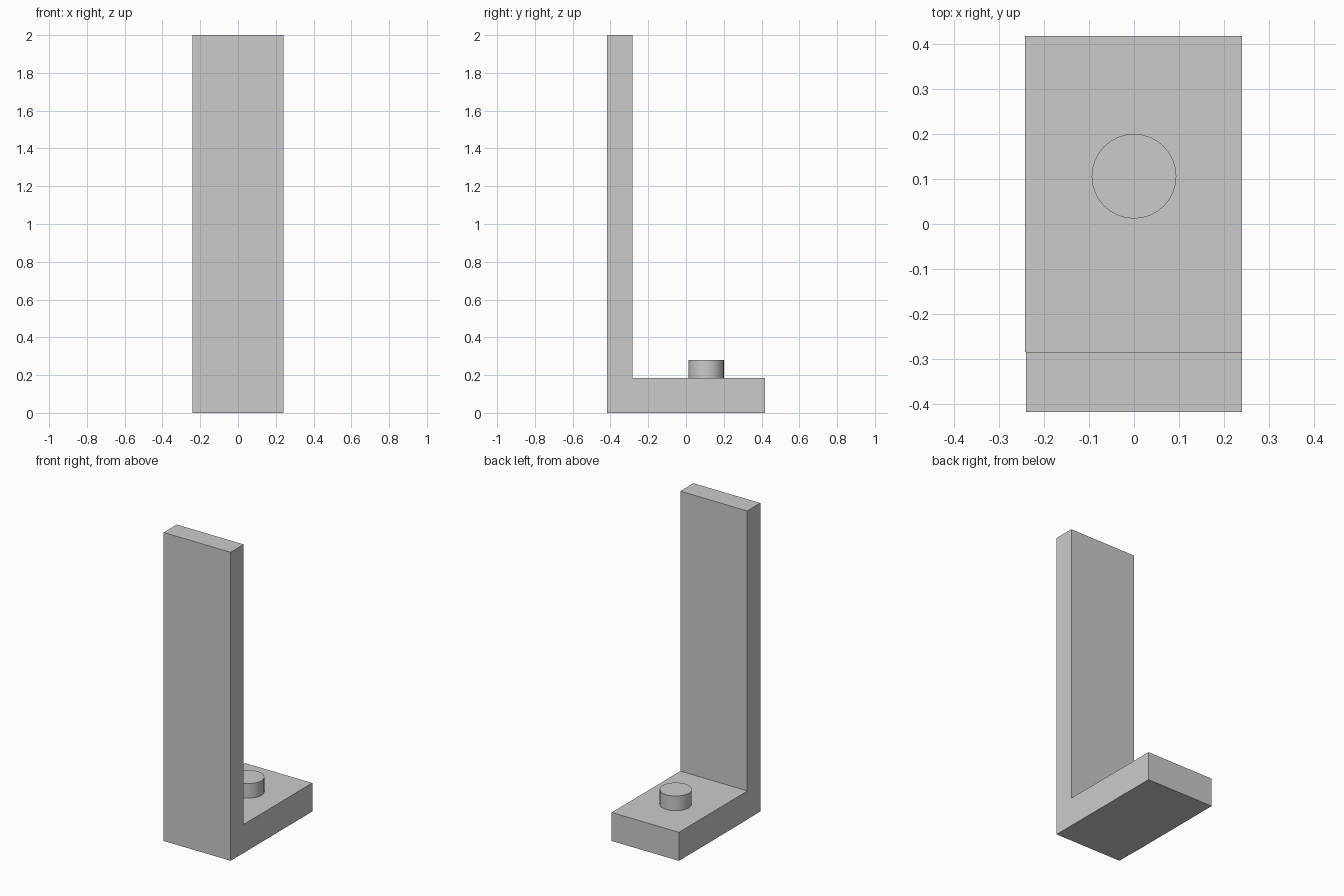
import bpy
import math

cube = bpy.data.objects.get("Cube")
if cube:
    bpy.data.objects.remove(cube, do_unlink=True)

# One plain grey for the whole model
grey = bpy.data.materials.new("light_grey")
grey.use_nodes = True
colour = (0.6, 0.6, 0.6, 1)
grey.diffuse_color = colour
grey.node_tree.nodes["Principled BSDF"].inputs["Base Color"].default_value = colour


def box(name, low, high):
    """Add a box between two opposite corners."""
    centre = [(a + b) / 2 for a, b in zip(low, high)]
    bpy.ops.mesh.primitive_cube_add(size=1, location=centre)
    part = bpy.context.object
    part.name = name
    part.scale = [b - a for a, b in zip(low, high)]
    bpy.ops.object.transform_apply(location=False, rotation=False, scale=True)
    part.data.materials.append(grey)
    return part


FRONT, INNER, BACK = -0.418, -0.284, 0.418
BASE_TOP, PEG_TOP = 0.185, 0.28

# Tall upright at the front, with the foot running back from it
box("upright_slab", (-0.24, FRONT, 0), (0.24, INNER, 2))
box("foot_plate", (-0.242, INNER, 0), (0.24, BACK, BASE_TOP))

# Round peg on the foot
bpy.ops.mesh.primitive_cylinder_add(
    vertices=32, radius=0.094, depth=PEG_TOP - BASE_TOP,
    location=(0, 0.106, (PEG_TOP + BASE_TOP) / 2))
peg = bpy.context.object
peg.name = "round_peg"
peg.data.materials.append(grey)
bpy.ops.object.shade_smooth_by_angle(angle=math.radians(30))
